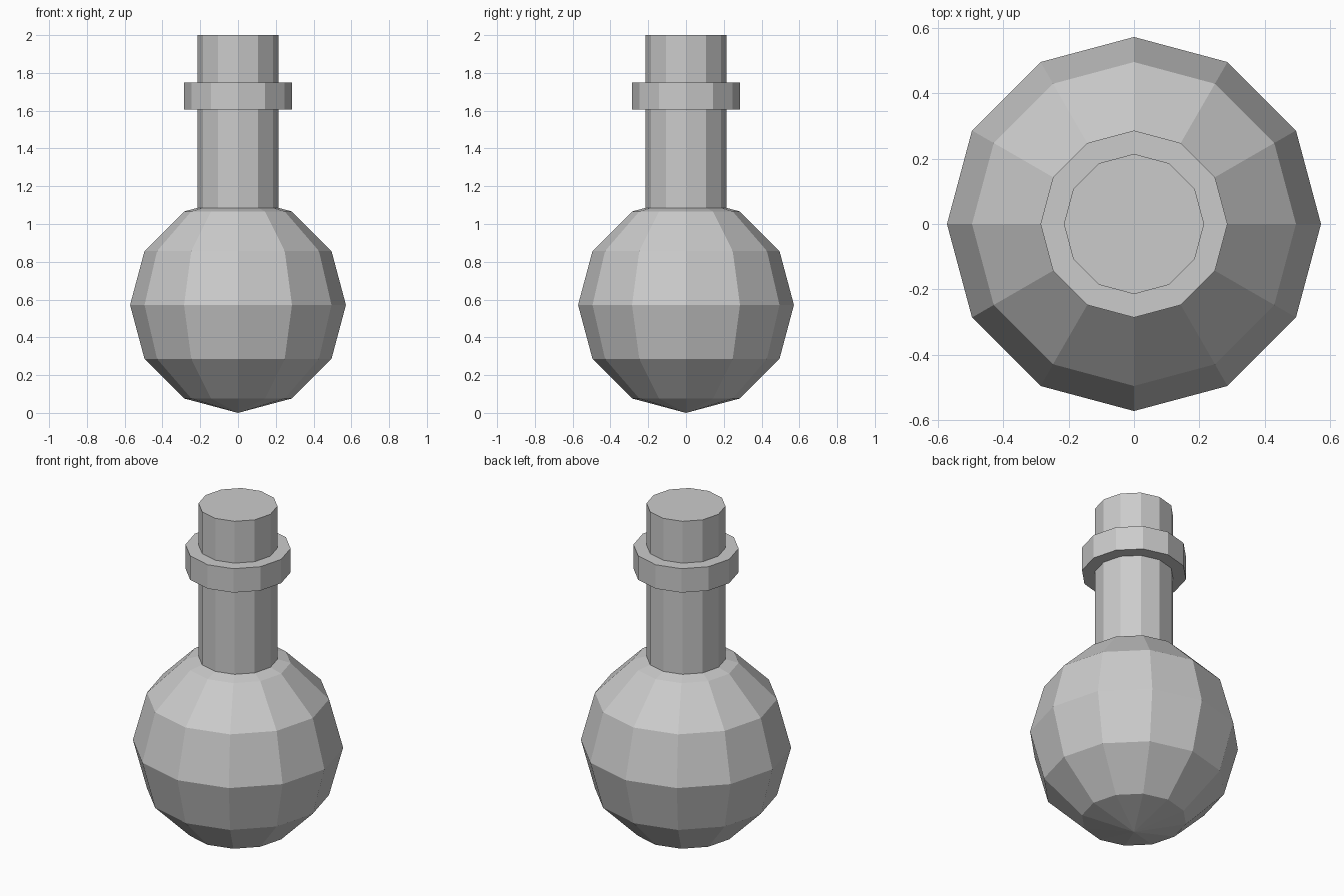
import bpy

if "Cube" in bpy.data.objects:
    bpy.data.objects.remove(bpy.data.objects["Cube"])

U = 2 / 3.5   # design unit: the flask is 3.5 units tall
SIDES = 12


def cylinder(name, radius, z0, z1):
    bpy.ops.mesh.primitive_cylinder_add(
        vertices=SIDES, radius=radius * U, depth=(z1 - z0) * U,
        location=(0, 0, (z0 + z1) / 2 * U))
    bpy.context.object.name = name


# round low-poly body
bpy.ops.mesh.primitive_uv_sphere_add(
    segments=SIDES, ring_count=6, radius=U, location=(0, 0, U))
bpy.context.object.name = "flask_body"

# neck sunk into the body, and the collar around it
cylinder("flask_neck", 0.375, 1.5, 3.5)
cylinder("neck_collar", 0.5, 2.8125, 3.0625)
